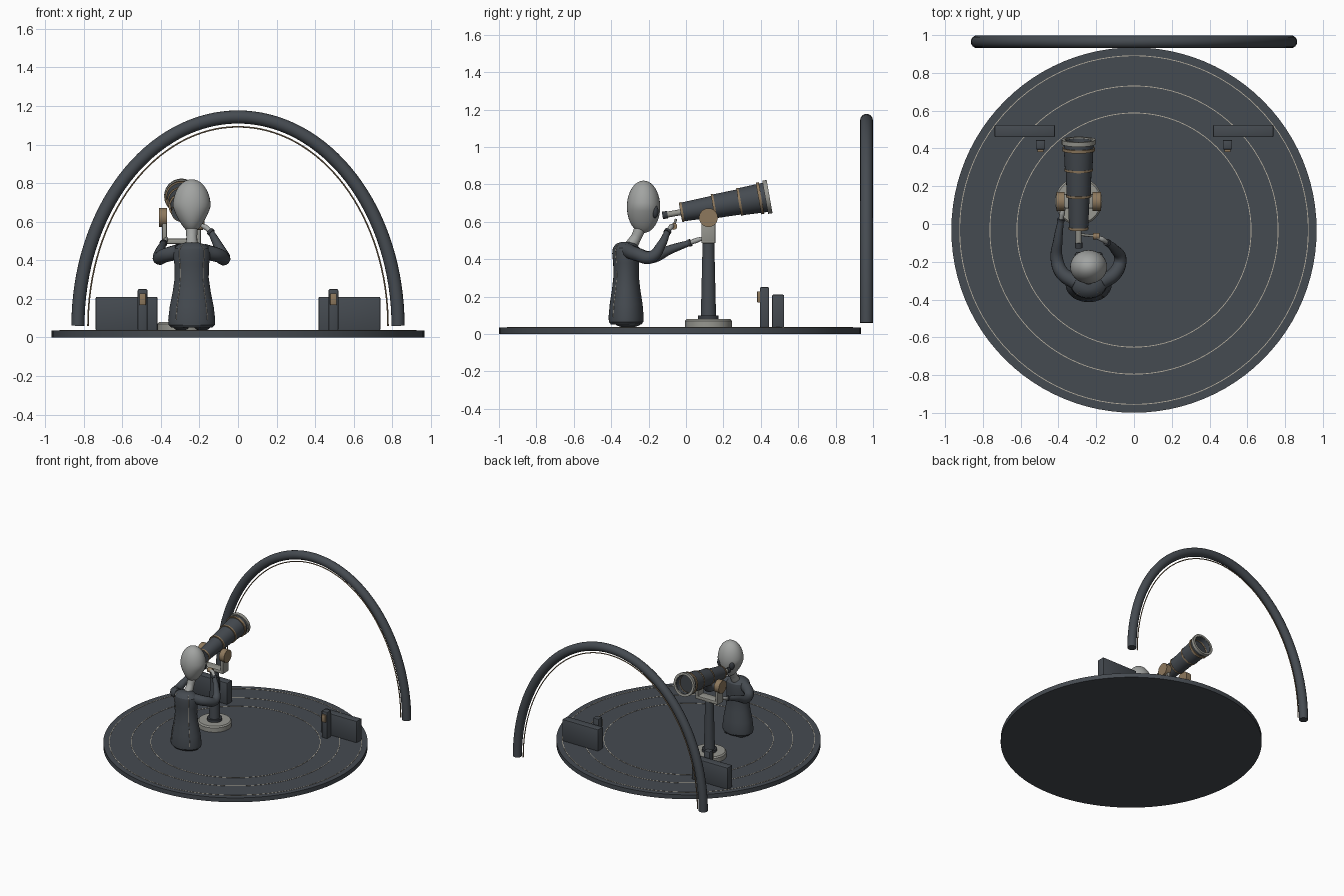
import bpy, bmesh, math
from mathutils import Vector, Matrix

cube = bpy.data.objects.get("Cube")
if cube:
    bpy.data.objects.remove(cube, do_unlink=True)


def material(name, rgb):
    m = bpy.data.materials.new(name)
    m.use_nodes = True
    m.diffuse_color = (*rgb, 1)
    m.node_tree.nodes["Principled BSDF"].inputs["Base Color"].default_value = (*rgb, 1)
    return m


SLATE = material("slate", (.06, .07, .082))
CHARCOAL = material("charcoal", (.042, .048, .056))
SKIN = material("pale grey skin", (.36, .37, .36))
STONE = material("stone grey", (.31, .31, .28))
BRASS = material("brass", (.27, .19, .11))
LINE = material("pale inlay", (.5, .45, .36))
made = []


def finish(bm, name, mat, matrix=Matrix()):
    bmesh.ops.recalc_face_normals(bm, faces=bm.faces)
    mesh = bpy.data.meshes.new(name)
    bm.to_mesh(mesh)
    bm.free()
    mesh.materials.append(mat)
    ob = bpy.data.objects.new(name, mesh)
    ob.matrix_world = matrix
    bpy.context.collection.objects.link(ob)
    made.append(ob)
    return ob


def lathe(name, profile, mat, matrix=Matrix(), segs=48, closed=False):
    """Spin (radius, height) points around local z."""
    bm = bmesh.new()
    vs = [bm.verts.new((r, 0, z)) for r, z in profile]
    es = [bm.edges.new(p) for p in zip(vs, vs[1:])]
    if closed:
        es.append(bm.edges.new((vs[-1], vs[0])))
    bmesh.ops.spin(bm, geom=vs + es, cent=(0, 0, 0), axis=(0, 0, 1),
                   angle=math.tau, steps=segs, use_merge=True)
    bmesh.ops.remove_doubles(bm, verts=bm.verts, dist=.0001)
    return finish(bm, name, mat, matrix)


def cylinder(name, r, z0, z1, mat, matrix=Matrix(), segs=48, r2=None):
    top = r if r2 is None else r2
    return lathe(name, [(0, z0), (r, z0), (top, z1), (0, z1)], mat, matrix, segs)


def band(name, r0, r1, z0, z1, mat, matrix=Matrix(), segs=48):
    return lathe(name, [(r0, z0), (r1, z0), (r1, z1), (r0, z1)], mat, matrix, segs, True)


def box(name, lo, hi, mat, bevel=.006):
    lo, hi = Vector(lo), Vector(hi)
    bm = bmesh.new()
    bmesh.ops.create_cube(bm, size=1)
    bmesh.ops.scale(bm, vec=hi - lo, verts=bm.verts)
    bmesh.ops.bevel(bm, geom=bm.edges[:], offset=bevel, segments=2, affect='EDGES', profile=.5)
    return finish(bm, name, mat, Matrix.Translation((lo + hi) / 2))


def ball(name, centre, radii, mat, taper=0):
    """Ellipsoid whose lower half can narrow sideways."""
    bm = bmesh.new()
    bmesh.ops.create_uvsphere(bm, u_segments=32, v_segments=20, radius=1)
    for v in bm.verts:
        v.co.x *= 1 - taper * max(0, -v.co.z)
        v.co = [a * b for a, b in zip(v.co, radii)]
    return finish(bm, name, mat, Matrix.Translation(centre))


def tube(name, points, radii, mat, smooth=True, sides=4):
    """Round tube through points with a radius at each one."""
    cu = bpy.data.curves.new(name, 'CURVE')
    cu.dimensions = '3D'
    cu.bevel_depth = 1
    cu.bevel_resolution = sides
    cu.use_fill_caps = True
    sp = cu.splines.new('BEZIER' if smooth else 'POLY')
    pts = sp.bezier_points if smooth else sp.points
    pts.add(len(points) - 1)
    for p, co, r in zip(pts, points, radii):
        p.co = co if smooth else (*co, 1)
        p.radius = r
        if smooth:
            p.handle_left_type = p.handle_right_type = 'AUTO'
    ob = bpy.data.objects.new(name, cu)
    bpy.context.collection.objects.link(ob)
    bpy.ops.object.select_all(action='DESELECT')
    ob.select_set(True)
    bpy.context.view_layer.objects.active = ob
    bpy.ops.object.convert(target='MESH')
    ob = bpy.context.view_layer.objects.active
    ob.data.materials.clear()
    ob.data.materials.append(mat)
    made.append(ob)
    return ob


# Round floor with three inlaid rings
floor_at = Matrix.Translation((0, -.032, 0))
cylinder("floor", .967, 0, .035, SLATE, floor_at, 96)
for i, r in enumerate((.923, .763, .62)):
    band(f"floor_ring_{i + 1}", r - .002, r + .002, .033, .037, LINE, floor_at, 96)


# Arch behind the floor, with a thin inner rail
def arc(a, b, y, n=64):
    return [(-a * math.cos(math.pi * i / n), y, .06 + b * math.sin(math.pi * i / n))
            for i in range(n + 1)]


tube("arch", arc(.83, 1.083, .965), [.034] * 65, SLATE, False, 6)
tube("arch_rail", arc(.778, 1.032, .965), [.004] * 65, BRASS, False, 2)

# Low panels with posts and brass latches, one on each side
for side, s in (("right", -1), ("left", 1)):
    def span(a, b):
        return min(s * a, s * b), max(s * a, s * b)
    x0, x1 = span(.418, .738)
    box(side + "_panel", (x0, .46, .035), (x1, .525, .21), SLATE)
    x0, x1 = span(.47, .52)
    box(side + "_post", (x0, .395, .035), (x1, .445, .25), SLATE)
    x0, x1 = span(.478, .512)
    box(side + "_latch", (x0, .38, .168), (x1, .398, .228), BRASS, .004)

# Telescope stand
SX, SY = -.293, .12
stand = Matrix.Translation((SX, SY, 0))
lathe("stand_base", [(0, .035), (.125, .035), (.125, .07), (.116, .08), (0, .08)], STONE, stand)
cylinder("stand_collar", .055, .08, .1, CHARCOAL, stand)
cylinder("stand_column", .041, .08, .5, SLATE, stand, r2=.031)
box("fork_bar", (SX - .1, SY - .038, .485), (SX + .1, SY + .038, .512), STONE)
for side, s in (("right", -1), ("left", 1)):
    x = SX + s * .088
    box(side + "_fork_arm", (x - .012, SY - .038, .49), (x + .012, SY + .038, .625), STONE)
    axle = Matrix.Translation((SX + s * .096, SY, .622)) @ Matrix.Rotation(math.pi / 2, 4, 'Y')
    cylinder(side + "_pivot", .05, -.022, .022, BRASS, axle)

# Telescope barrel, tilted upwards
scope = Matrix.Translation((SX, SY, .677)) @ Matrix.Rotation(math.radians(-80), 4, 'X')
cylinder("eyepiece_cup", .02, -.25, -.222, CHARCOAL, scope, 32)
cylinder("eyepiece_tube", .016, -.224, -.15, STONE, scope, 32)
lathe("barrel", [(0, -.152), (.05, -.152), (.058, .03), (.064, .03), (.068, .17),
                 (.073, .17), (.079, .3), (.079, .325), (.07, .325), (.068, .27), (0, .27)],
      SLATE, scope)
for name, r, z0, z1, mat in (("rear_ring", .053, -.15, -.138, BRASS),
                             ("middle_ring", .067, .024, .036, BRASS),
                             ("upper_ring", .075, .164, .176, BRASS),
                             ("lip_ring", .086, .272, .288, BRASS),
                             ("front_lip", .09, .308, .332, STONE)):
    band(name, r - .018, r, z0, z1, mat, scope)
cylinder("lens", .069, .272, .278, CHARCOAL, scope)
tube("focus_shaft", [(SX, -.055, .61), (-.2, -.065, .575)], [.007] * 2, STONE, False)
knob = Matrix.Translation((-.2, -.065, .575)) @ Matrix.Rotation(math.pi / 2, 4, 'Y')
cylinder("focus_knob", .018, -.018, .018, BRASS, knob, 24)

# Robed observer facing the eyepiece
FX, FY, FLAT = -.24, -.32, .77
robe = [(0, .05), (.105, .05), (.12, .065), (.122, .09), (.114, .16), (.098, .24), (.088, .31),
        (.09, .38), (.097, .43), (.092, .46), (.07, .482), (.034, .492), (0, .492)]
lathe("robe", robe, SLATE, Matrix.Translation((FX, FY, 0)) @ Matrix.Diagonal((1, FLAT, 1, 1)))
for side, s in (("right", 1), ("left", -1)):
    ball(side + "_foot", (FX + s * .055, FY + .01, .053), (.04, .065, .018), CHARCOAL)
    a = math.radians(42)
    seam = [(FX + s * r * math.sin(a), FY - FLAT * r * math.cos(a), z) for r, z in robe[3:11]]
    tube(side + "_seam", seam, [.0015] * len(seam), LINE, sides=1)
tube("neck", [(FX, -.295, .47), (FX, -.265, .52), (FX, -.24, .58)], [.034, .028, .032], SKIN)
ball("head", (FX, -.227, .68), (.098, .089, .14), SKIN, .4)
for side, s in (("right", 1), ("left", -1)):
    ball(side + "_eye", (FX + s * .052, -.165, .655), (.022, .018, .035), CHARCOAL)

# Arms: one hand on the focus knob, the other on the fork
arms = {
    "right": [(-.175, -.31, .445), (-.1, -.26, .425), (-.073, -.19, .41), (-.105, -.13, .48),
              (-.14, -.1, .545), (-.17, -.08, .572), (-.2, -.07, .582)],
    "left": [(-.305, -.31, .445), (-.38, -.26, .425), (-.408, -.19, .41), (-.402, -.08, .453),
             (-.387, .02, .487), (-.38, .055, .5), (-.37, .09, .512)],
}
for side, p in arms.items():
    tube(side + "_sleeve", p[:5], [.04, .037, .034, .024, .016], SLATE)
    wrist, palm = Vector(p[4]), Vector(p[5])
    tube(side + "_cuff", [wrist.lerp(palm, -.15), wrist.lerp(palm, .2)], [.02] * 2, CHARCOAL, False)
    tube(side + "_hand", p[4:], [.011, .014, .009], SKIN)

# Smooth shading with sharp edges kept
bpy.ops.object.select_all(action='DESELECT')
for ob in made:
    ob.select_set(True)
bpy.context.view_layer.objects.active = made[0]
bpy.ops.object.shade_smooth_by_angle(angle=math.radians(35))
